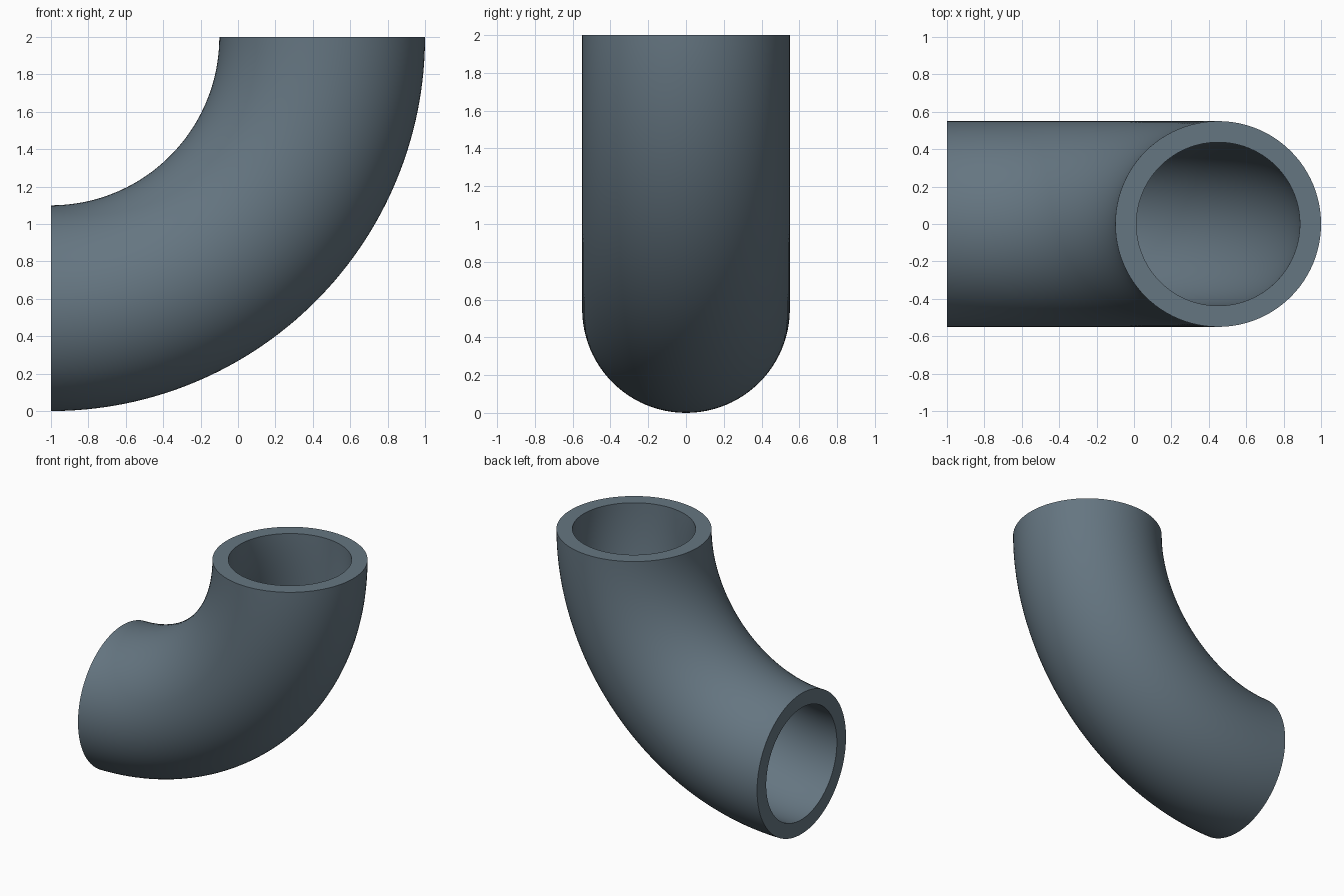
import bpy
import bmesh
from math import sin, cos, pi, radians

if "Cube" in bpy.data.objects:
    bpy.data.objects.remove(bpy.data.objects["Cube"])

BEND = 1.45            # centre-line radius of the bend
OUTER, BORE = 0.55, 0.437
SIDES, STEPS = 96, 64


def ring(bm, radius, a):
    """Circle of vertices across the pipe at bend angle a."""
    verts = []
    for i in range(SIDES):
        t = 2 * pi * i / SIDES
        d = BEND + radius * cos(t)
        verts.append(bm.verts.new((-1 + d * cos(a), radius * sin(t), 2 - d * sin(a))))
    return verts


def bridge(bm, r0, r1):
    for i in range(SIDES):
        j = (i + 1) % SIDES
        bm.faces.new((r0[i], r0[j], r1[j], r1[i]))


bm = bmesh.new()

# Outer wall and bore, swept through a quarter turn
walls = []
for radius in (OUTER, BORE):
    rings = [ring(bm, radius, pi / 2 * k / STEPS) for k in range(STEPS + 1)]
    for r0, r1 in zip(rings, rings[1:]):
        bridge(bm, r0, r1)
    walls.append(rings)

# Flat annular ends
for end in (0, -1):
    bridge(bm, walls[0][end], walls[1][end])

bmesh.ops.recalc_face_normals(bm, faces=bm.faces[:])
mesh = bpy.data.meshes.new("pipe_elbow")
bm.to_mesh(mesh)
bm.free()

elbow = bpy.data.objects.new("pipe_elbow", mesh)
bpy.context.collection.objects.link(elbow)
bpy.context.view_layer.objects.active = elbow
elbow.select_set(True)
bpy.ops.object.shade_smooth_by_angle(angle=radians(30))

# Blue-grey finish
mat = bpy.data.materials.new("blue_grey")
mat.diffuse_color = (0.13, 0.18, 0.22, 1)
mat.use_nodes = True
mat.node_tree.nodes["Principled BSDF"].inputs["Base Color"].default_value = mat.diffuse_color
mesh.materials.append(mat)
